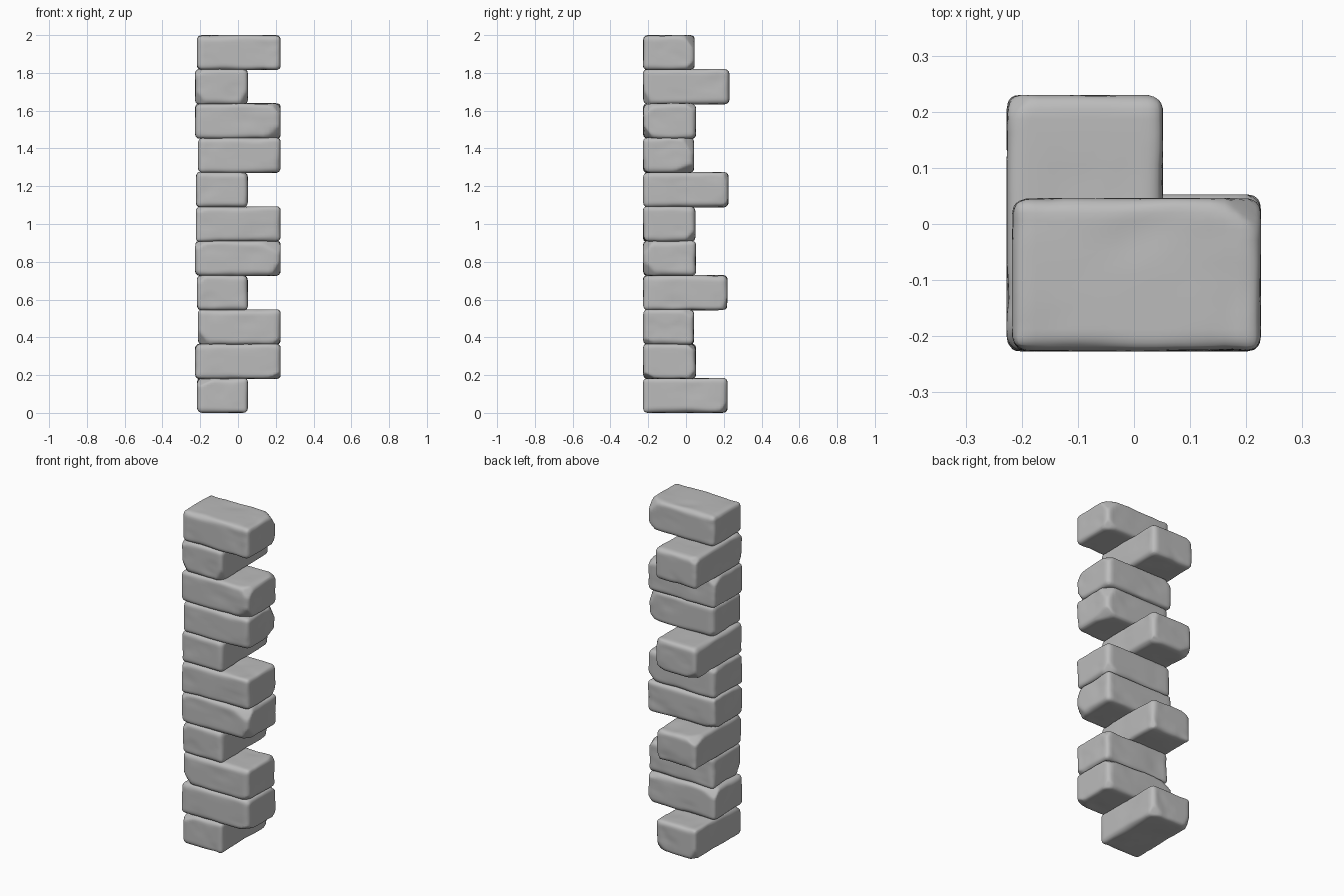
import bpy
import bmesh
import math
import random
from mathutils import Vector, noise

if "Cube" in bpy.data.objects:
    bpy.data.objects.remove(bpy.data.objects["Cube"])

random.seed(4)

stone = bpy.data.materials.new("grey_stone")
stone.use_nodes = True
grey = (0.5, 0.5, 0.5, 1)
stone.diffuse_color = grey
stone.node_tree.nodes["Principled BSDF"].inputs["Base Color"].default_value = grey


def wear(p, half, seed, chips):
    """Turn a point on a sharp box into one on a rounded, worn stone."""
    r = 0.027 + 0.012 * noise.noise(p * 7 + seed)
    inner = Vector([max(r - h, min(h - r, c)) for c, h in zip(p, half)])
    normal = (p - inner).normalized()
    p = inner + normal * r
    # Shallow dents pushed inward
    dent = 0.006 * noise.noise(p * 9 - seed) + 0.002 * noise.noise(p * 25 + seed)
    p -= normal * max(0, dent)
    # Knocked-off corners and edges
    for n, limit in chips:
        over = n.dot(p) - limit
        if over > 0:
            p -= n * over * 0.9
    return p


def stone_block(name, x0, x1, y0, y1, z0, z1):
    low, high = Vector((x0, y0, z0)), Vector((x1, y1, z1))
    half, centre = (high - low) / 2, (high + low) / 2
    seed = Vector([random.uniform(-50, 50) for _ in range(3)])
    chips = []
    for _ in range(4):
        n = Vector([random.choice((-1, 1)) * random.uniform(0.35, 1) for _ in range(3)])
        n.normalize()
        reach = sum(abs(a) * h for a, h in zip(n, half))
        chips.append((n, reach - random.uniform(0.025, 0.045)))

    bm = bmesh.new()
    bmesh.ops.create_cube(bm, size=2)
    bmesh.ops.subdivide_edges(bm, edges=bm.edges[:], cuts=19, use_grid_fill=True)
    for v in bm.verts:
        # Gather the grid lines toward the rounded edges
        spread = [math.sin(c * math.pi / 2) * h for c, h in zip(v.co, half)]
        v.co = wear(Vector(spread), half, seed, chips) + centre
    for f in bm.faces:
        f.smooth = True
    mesh = bpy.data.meshes.new(name)
    bm.to_mesh(mesh)
    bm.free()
    mesh.materials.append(stone)
    obj = bpy.data.objects.new(name, mesh)
    bpy.context.collection.objects.link(obj)


# Courses from the bottom: direction of the long side and its left-hand inset
courses = [("y", 0.01), ("x", 0), ("x", 0.015), ("y", 0.01), ("x", 0), ("x", 0.005),
           ("y", 0.005), ("x", 0.015), ("x", 0), ("y", 0), ("x", 0.01)]
pitch = 2 / len(courses)
overlap = 0.003

for i, (axis, inset) in enumerate(courses):
    bottom = max(0, i * pitch - overlap)
    top = min(2, (i + 1) * pitch + overlap)
    near = -0.227
    if axis == "x":
        stone_block(f"cross_stone_{i + 1}", near + inset, 0.226,
                    near, 0.053 - inset * 0.7, bottom, top)
    else:
        stone_block(f"depth_stone_{i + 1}", near + inset, 0.052,
                    near, 0.23 - inset, bottom, top)
